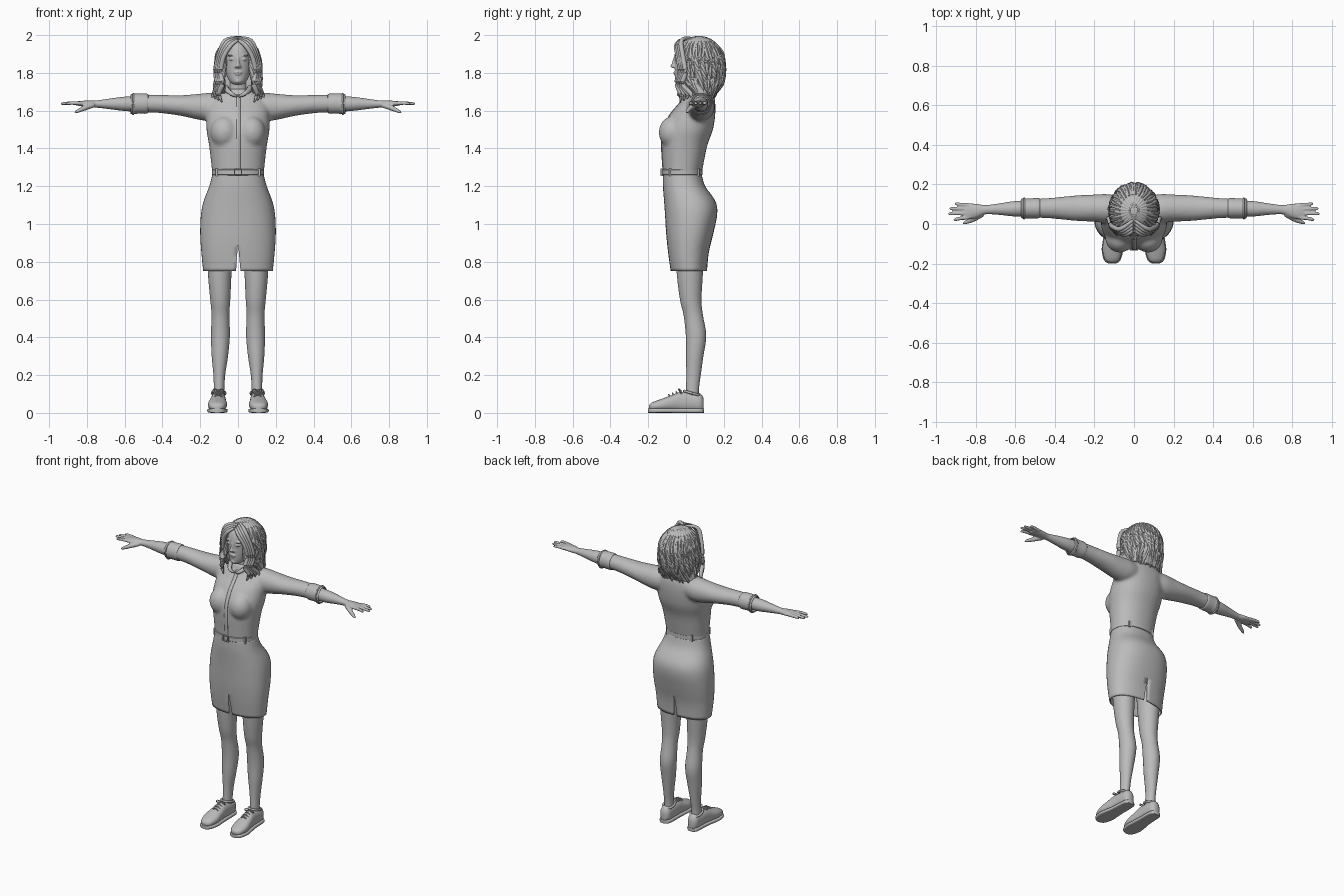
import bpy, bmesh, math, random
from mathutils import Vector, Matrix

random.seed(4)
if "Cube" in bpy.data.objects:
    bpy.data.objects.remove(bpy.data.objects["Cube"])

clay = bpy.data.materials.new("plain grey")
clay.use_nodes = True
GREY = (0.5, 0.5, 0.5, 1)
clay.diffuse_color = GREY
clay.node_tree.nodes["Principled BSDF"].inputs["Base Color"].default_value = GREY


def smooth_rows(rows, steps):
    """Catmull-Rom refinement of rows of numbers."""
    rows = [Vector(r) for r in rows]
    out = []
    for i in range(len(rows) - 1):
        b, c = rows[i], rows[i + 1]
        a, d = rows[max(i - 1, 0)], rows[min(i + 2, len(rows) - 1)]
        for s in range(steps):
            t = s / steps
            out.append(b + (c - a) * (t / 2) + (a * 2 - b * 5 + c * 4 - d) * (t * t / 2)
                       + (b * 3 - a - c * 3 + d) * (t ** 3 / 2))
    return out + [rows[-1]]


def bridge(bm, rings, cap=True):
    rings = [[bm.verts.new(p) for p in ring] for ring in rings]
    n = len(rings[0])
    for low, high in zip(rings, rings[1:]):
        for i in range(n):
            j = (i + 1) % n
            bm.faces.new((low[i], low[j], high[j], high[i]))
    if cap:
        bm.faces.new(rings[0])
        bm.faces.new(rings[-1])


def loft(bm, axis, rows, n=32, power=2, steps=4, cap=True):
    """Rows hold the place on the axis, two centre values and two radii."""
    def ring(t, ca, cb, ra, rb):
        points = []
        for i in range(n):
            c, s = math.cos(math.tau * i / n), math.sin(math.tau * i / n)
            a = ca + ra * math.copysign(abs(c) ** (2 / power), c)
            b = cb + rb * math.copysign(abs(s) ** (2 / power), s)
            points.append({"X": (t, a, b), "Y": (a, t, b), "Z": (a, b, t)}[axis])
        return points
    bridge(bm, [ring(*r) for r in smooth_rows(rows, steps)], cap)


def tube(bm, points, n=8, steps=4):
    """Round sweep through points of x, y, z and radius."""
    path = smooth_rows(points, steps)
    rings = []
    for i, p in enumerate(path):
        way = path[min(i + 1, len(path) - 1)].xyz - path[max(i - 1, 0)].xyz
        turn = way.to_track_quat("Z", "Y")
        rings.append([p.xyz + turn @ Vector((p.w * math.cos(math.tau * k / n),
                                             p.w * math.sin(math.tau * k / n), 0)) for k in range(n)])
    bridge(bm, rings)


def ball(bm, place, size):
    bmesh.ops.create_uvsphere(bm, u_segments=20, v_segments=12, radius=1,
                              matrix=Matrix.Translation(place) @ Matrix.Diagonal((*size, 1)))


def box(bm, place, size):
    bmesh.ops.create_cube(bm, size=1, matrix=Matrix.Translation(place) @ Matrix.Diagonal((*size, 1)))


def finish(name, bm, mirror=False, voxel=0, thick=0, soften=3):
    bmesh.ops.recalc_face_normals(bm, faces=bm.faces)
    mesh = bpy.data.meshes.new(name)
    bm.to_mesh(mesh)
    bm.free()
    mesh.materials.append(clay)
    obj = bpy.data.objects.new(name, mesh)
    bpy.context.collection.objects.link(obj)
    bpy.context.view_layer.objects.active = obj
    bpy.ops.object.select_all(action="DESELECT")
    obj.select_set(True)
    bpy.ops.object.shade_smooth_by_angle(angle=math.radians(50))
    if mirror:
        obj.modifiers.new("mirror", "MIRROR").use_mirror_merge = False
    if thick:
        obj.modifiers.new("thickness", "SOLIDIFY").thickness = thick
    if voxel:
        fuse = obj.modifiers.new("fuse", "REMESH")
        fuse.mode, fuse.voxel_size, fuse.use_smooth_shade = "VOXEL", voxel, True
        soft = obj.modifiers.new("soften", "SMOOTH")
        soft.factor, soft.iterations = 0.5, soften
    return obj


# Blouse: torso, bust and sleeves fused into one surface
bm = bmesh.new()
loft(bm, "Z", [(1.25, 0, -.02, .135, .1), (1.33, 0, -.015, .143, .11), (1.42, 0, -.008, .154, .122),
               (1.5, 0, .01, .167, .133), (1.58, 0, .035, .167, .12), (1.64, 0, .06, .16, .095),
               (1.685, 0, .07, .12, .075), (1.715, 0, .06, .06, .055)], power=2.2)
for side in (-1, 1):
    ball(bm, (side * .072, -.07, 1.485), (.074, .075, .085))
    loft(bm, "X", [(side * x, *r) for x, *r in (
        (.04, .075, 1.625, .06, .06), (.13, .078, 1.62, .073, .075), (.2, .08, 1.62, .069, .07),
        (.3, .08, 1.627, .064, .055), (.42, .08, 1.636, .052, .048), (.52, .079, 1.638, .047, .047))])
blouse = finish("blouse", bm, voxel=.009, soften=8)

# Button placket laid onto the blouse front
bm = bmesh.new()
bmesh.ops.create_grid(bm, x_segments=2, y_segments=40, size=1,
                      matrix=Matrix.Translation((.002, -.3, 1.485)) @ Matrix.Rotation(math.pi / 2, 4, "X")
                      @ Matrix.Diagonal((.011, .2, 1, 1)))
placket = finish("button_placket", bm)
wrap = placket.modifiers.new("wrap", "SHRINKWRAP")
wrap.target, wrap.wrap_method, wrap.offset = blouse, "PROJECT", .003
wrap.use_project_x = wrap.use_project_z = False
wrap.use_project_y = True
placket.modifiers.new("thickness", "SOLIDIFY").thickness = .004

# Collar flaps
bm = bmesh.new()
tube(bm, [(.005, -.03, 1.675, .005), (.035, -.035, 1.69, .012), (.062, .02, 1.715, .014),
          (.05, .09, 1.73, .014), (0, .115, 1.735, .014)])
finish("collar", bm, mirror=True)

# Rolled sleeve cuffs
bm = bmesh.new()
loft(bm, "X", [(.475, .08, 1.638, .047, .048), (.485, .08, 1.637, .051, .053),
               (.53, .079, 1.637, .05, .053), (.56, .079, 1.635, .051, .054),
               (.57, .079, 1.635, .047, .05)], cap=False)
tube(bm, [(.555, .079 + .051 * math.cos(a), 1.635 + .054 * math.sin(a), .005)
          for a in [math.tau * i / 16 for i in range(17)]], steps=2)
finish("sleeve_cuffs", bm, mirror=True, thick=.004)

# Forearms and hands
bm = bmesh.new()
loft(bm, "X", [(.5, .08, 1.635, .04, .042), (.6, .077, 1.636, .039, .038), (.68, .075, 1.636, .029, .028),
               (.75, .072, 1.635, .023, .019), (.79, .067, 1.636, .034, .018),
               (.84, .064, 1.638, .041, .013), (.86, .064, 1.638, .037, .009)])
for root, tip, reach in ((.033, .022, .912), (.054, .052, .938), (.076, .078, .932), (.096, .102, .905)):
    tube(bm, [(.835, root, 1.638, .0105), (.88, (root + tip) / 2, 1.64, .0095),
              (reach - .008, tip, 1.637, .008), (reach, tip, 1.636, .003)])
tube(bm, [(.765, .05, 1.63, .014), (.81, .025, 1.615, .014), (.85, .008, 1.597, .0095), (.865, .002, 1.59, .004)])
finish("arms_and_hands", bm, mirror=True, voxel=.0045, soften=2)

# Belt with buckle and loops
bm = bmesh.new()
loft(bm, "Z", [(z, 0, -.02, .138 + grow, .107 + grow) for z, grow in
               ((1.258, -.004), (1.261, 0), (1.287, 0), (1.29, -.004))], steps=1, n=48, power=2.2)
for x in (-.018, .018):
    box(bm, (x, -.13, 1.274), (.006, .01, .036))
for z in (1.257, 1.291):
    box(bm, (0, -.13, z), (.042, .01, .006))
for angle in (-140, -55, 55, 140):
    a = math.radians(angle)
    box(bm, (.133 * math.sin(a), -.02 - .106 * math.cos(a), 1.274), (.018, .02, .042))
finish("belt", bm)

# Pencil skirt with front and back slit
bm = bmesh.new()
loft(bm, "Z", [(.75, 0, .015, .184, .096), (.85, 0, .013, .194, .108), (.95, 0, .02, .2, .125),
               (1.05, 0, .027, .196, .138), (1.12, 0, .02, .182, .136), (1.2, 0, -.01, .152, .112),
               (1.265, 0, -.02, .135, .102)], n=48, power=2.3, cap=False)
skirt = finish("skirt", bm, thick=.006)
bm = bmesh.new()
bridge(bm, [[(x, y, z) for x, z in ((0, .9), (-.014, .7), (.018, .7))] for y in (-.4, .4)])
cutter = finish("slit_cutter", bm)
cutter.hide_render = cutter.hide_viewport = True
slit = skirt.modifiers.new("slit", "BOOLEAN")
slit.object, slit.solver = cutter, "EXACT"

# Legs
bm = bmesh.new()
loft(bm, "Z", [(.05, .1, .035, .03, .035), (.12, .1, .034, .028, .034), (.2, .099, .04, .031, .038),
               (.3, .096, .046, .043, .046), (.41, .093, .053, .05, .054), (.52, .093, .038, .047, .051),
               (.6, .094, .025, .053, .057), (.75, .097, .02, .063, .07), (1, .095, .02, .075, .085)])
finish("legs", bm, mirror=True)

# Shoes, soles and laces
shoe = [(-.196, .11, .03, .014, .01), (-.18, .11, .034, .037, .021), (-.13, .109, .042, .05, .032),
        (-.08, .107, .05, .046, .042), (-.03, .104, .058, .04, .052), (.03, .102, .056, .038, .05),
        (.075, .102, .054, .034, .049), (.093, .102, .045, .018, .032)]
bm = bmesh.new()
loft(bm, "Y", shoe, power=2.3)
tube(bm, [(.102 + .034 * math.cos(a), .033 + .043 * math.sin(a), .104 - .012 * math.sin(a), .007)
          for a in [math.tau * i / 16 for i in range(17)]], steps=2)
finish("shoes", bm, mirror=True)
bm = bmesh.new()
loft(bm, "Y", [(y * 1.02, x, .012, wide + .004, .012) for y, x, z, wide, tall in shoe], power=4)
finish("soles", bm, mirror=True)
bm = bmesh.new()
for i in range(4):
    y, z = -.085 + .02 * i, .092 + .007 * i
    tube(bm, [(.08, y, z - .012, .003), (.105, y - .006, z + .005, .004), (.13, y, z - .012, .003)])
for side in (-1, 1):
    tube(bm, [(.105, -.025, .117, .003), (.105 + side * .02, -.04, .127, .003),
              (.105 + side * .032, -.03, .108, .003), (.105, -.025, .115, .003)])
finish("shoe_laces", bm, mirror=True)

# Head and neck with fused facial features
bm = bmesh.new()
loft(bm, "Z", [(1.66, 0, .065, .06, .05), (1.74, 0, .06, .046, .047), (1.82, 0, .06, .045, .05)])
loft(bm, "Z", [(1.738, 0, -.018, .022, .025), (1.755, 0, -.004, .044, .052), (1.8, 0, .02, .066, .079),
               (1.85, 0, .04, .077, .1), (1.9, 0, .055, .08, .115), (1.95, 0, .06, .066, .1),
               (1.98, 0, .06, .03, .05)])
loft(bm, "Z", [(1.885, 0, -.056, .008, .009), (1.85, 0, -.061, .01, .014), (1.836, 0, -.064, .014, .019),
               (1.826, 0, -.058, .012, .012)], n=16)
ball(bm, (0, -.056, 1.803), (.022, .011, .006))
ball(bm, (0, -.054, 1.793), (.019, .011, .006))
ball(bm, (0, -.045, 1.757), (.02, .016, .014))
for side in (-1, 1):
    ball(bm, (side * .032, -.046, 1.872), (.016, .014, .008))
    ball(bm, (side * .034, -.046, 1.893), (.022, .014, .005))
    ball(bm, (side * .012, -.058, 1.832), (.008, .01, .007))
finish("head", bm, voxel=.0035, soften=2)


# Hair: a parted cap carved open at the face, covered with wavy locks
def hair_point(angle, z, out=0):
    dome = math.sqrt(max(0, 1 - (max(z - 1.86, 0) / .135) ** 2))
    low = max(1.76 - z, 0)
    return Vector(((.117 * dome + .13 * low + out) * math.sin(angle),
                   .067 + .2 * low - ((.133 - .75 * low) * dome + out) * math.cos(angle), z))


bm = bmesh.new()
rings = []
for i in range(45):
    z = 1.68 + .314 * math.sin(i / 44 * math.pi / 2)
    ring = []
    for k in range(120):
        a = math.tau * k / 120
        p = hair_point(a, z, .003 * math.sin(26 * a + 3 * math.sin(z * 30)))
        opening = .08 * min(1, max(0, (1.965 - z) / .075))
        if abs(p.x) < opening and p.y < .067:
            p.y = .04
        ring.append(p)
    rings.append(ring)
bridge(bm, rings)
finish("hair_cap", bm)

bm = bmesh.new()
for i in range(34):
    angle = .75 + (math.tau - 1.5) * i / 33
    phase, end = random.uniform(0, 6), random.uniform(1.635, 1.675)
    path = []
    for s in range(9):
        t = s / 8
        z = 1.965 + (end - 1.965) * t
        wave = angle + .09 * math.sin(9 * t + phase) * t
        p = hair_point(wave, z, -.006 + .009 * math.sin(11 * t + phase) * t)
        path.append((*p, (.006 + .011 * math.sin(math.pi * min(t * 1.1, 1))) * (1 if s < 8 else .3)))
    tube(bm, path, n=7, steps=3)
finish("hair_locks", bm)

# Front locks framing the face
bm = bmesh.new()
for k in range(4):
    d = .009 * k
    tube(bm, [(.004, -.035 + d * 2, 1.972 + d / 2, .008), (.042 + d, -.052 + d, 1.942 + d, .012),
              (.078 + d, -.042 + d, 1.88, .013), (.091 + d, -.03 + d, 1.8, .013),
              (.083 + d, -.045 + d, 1.74, .014), (.1 + d, -.028 + d * 2, 1.69, .012),
              (.085 + d * 2, -.03 + d * 2, 1.645 + d, .003)])
finish("front_hair_locks", bm, mirror=True)
